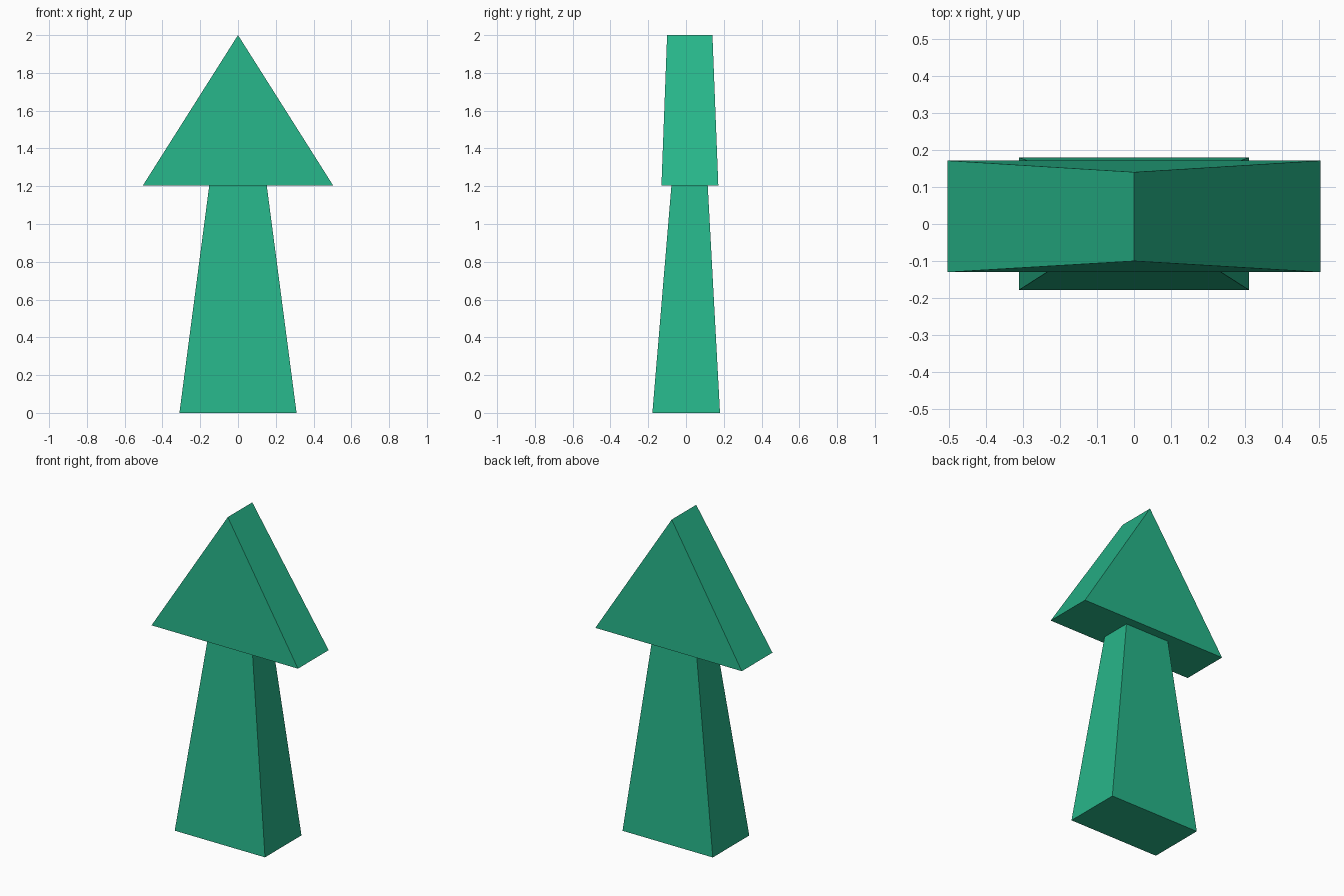
import bpy
import bmesh

if "Cube" in bpy.data.objects:
    bpy.data.objects.remove(bpy.data.objects["Cube"])

# Levels from foot to tip: height, half width, front y, back y
LEVELS = [
    (0.0, 0.31, -0.178, 0.18),   # shaft foot
    (1.205, 0.152, -0.077, 0.115),  # shaft neck
    (1.205, 0.503, -0.13, 0.171),  # head underside
    (2.0, 0.0, -0.10, 0.14),     # head ridge, welded below
]


def ring(bm, z, half, front, back):
    corners = [(-half, front), (half, front), (half, back), (-half, back)]
    return [bm.verts.new((x, y, z)) for x, y in corners]


# Continuous shaft and arrow head, skinned ring by ring
bm = bmesh.new()
rings = [ring(bm, *level) for level in LEVELS]
bm.faces.new(rings[0][::-1])
for low, high in zip(rings, rings[1:]):
    for i in range(4):
        j = (i + 1) % 4
        bm.faces.new((low[i], low[j], high[j], high[i]))

# Weld the top ring into a ridge
bmesh.ops.remove_doubles(bm, verts=bm.verts, dist=0.001)
bmesh.ops.recalc_face_normals(bm, faces=bm.faces)

mesh = bpy.data.meshes.new("arrow")
bm.to_mesh(mesh)
bm.free()
arrow = bpy.data.objects.new("arrow", mesh)
bpy.context.collection.objects.link(arrow)

# Green finish
green = bpy.data.materials.new("green")
green.diffuse_color = (0.02, 0.46, 0.25, 1.0)
green.use_nodes = True
green.node_tree.nodes["Principled BSDF"].inputs["Base Color"].default_value = green.diffuse_color
mesh.materials.append(green)
